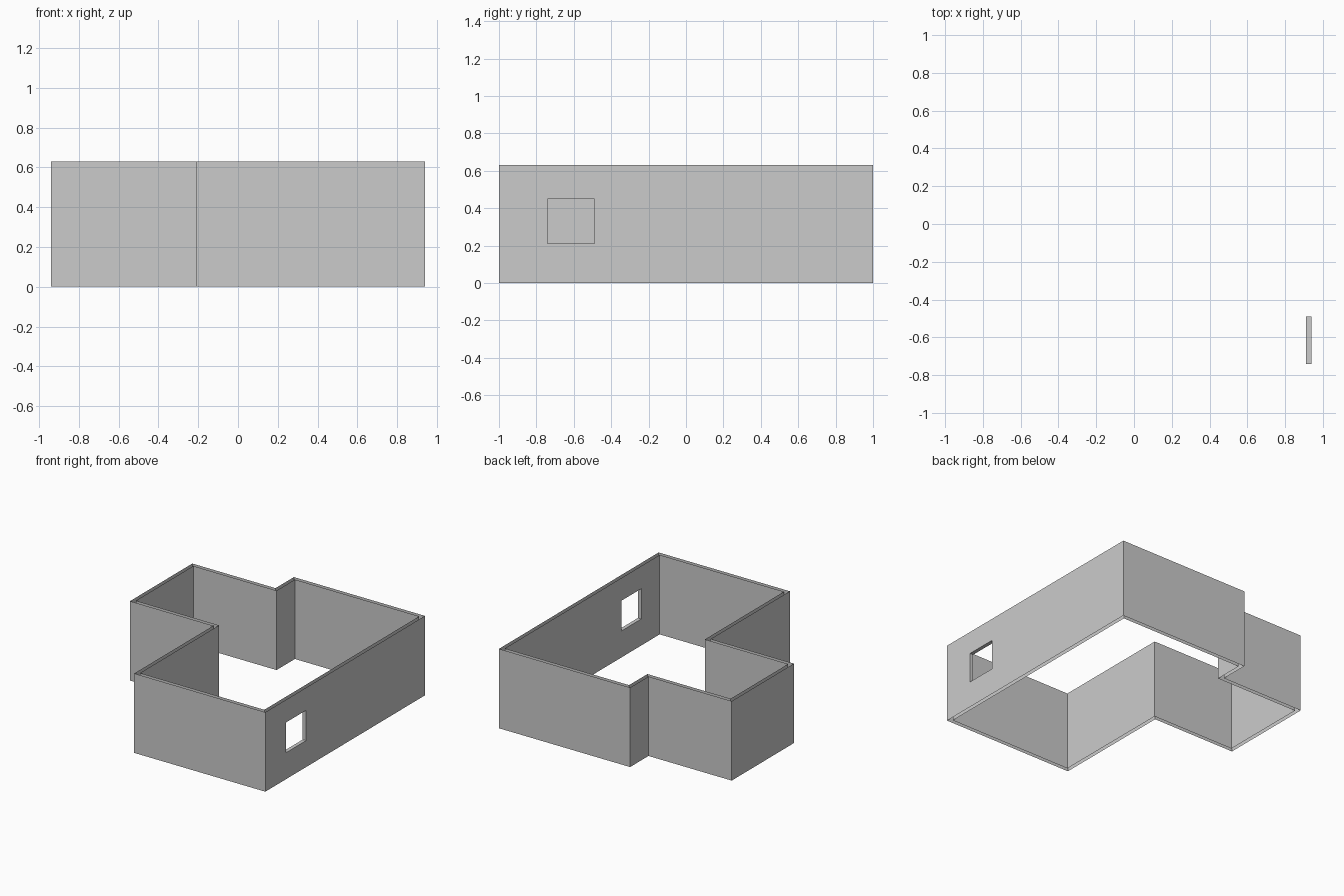
import bpy, bmesh
from mathutils import Vector

if "Cube" in bpy.data.objects:
    bpy.data.objects.remove(bpy.data.objects["Cube"])

H, T = 0.63, 0.03                       # wall height and thickness
WY, WZ = (-0.74, -0.49), (0.21, 0.45)   # window opening in the right wall

# Footprint, counter-clockwise; the first edge is the right wall
outline = [Vector(p) for p in (
    (0.94, -1), (0.94, 1), (-0.21, 1), (-0.21, 0.77),
    (-0.94, 0.77), (-0.94, -0.01), (-0.21, -0.01), (-0.21, -1))]


def inset(pts, t):
    """Mitred inward offset of a right-angled outline."""
    out = []
    for i, p in enumerate(pts):
        a = (p - pts[i - 1]).normalized()
        b = (pts[(i + 1) % len(pts)] - p).normalized()
        out.append(p + t * Vector((-a.y - b.y, a.x + b.x)))
    return out


def skin(bm, pts, flip):
    """One vertical skin of the walls; returns the corners of its window."""
    def face(vs):
        bm.faces.new(vs[::-1] if flip else vs)

    low = [bm.verts.new((p.x, p.y, 0)) for p in pts]
    top = [bm.verts.new((p.x, p.y, H)) for p in pts]
    x = pts[0].x
    hole = [bm.verts.new((x, y, z)) for y, z in (
        (WY[0], WZ[0]), (WY[1], WZ[0]), (WY[1], WZ[1]), (WY[0], WZ[1]))]
    for i in range(len(pts)):
        j = (i + 1) % len(pts)
        quad = [low[i], low[j], top[j], top[i]]
        if i == 0:                      # frame the window opening
            for k in range(4):
                m = (k + 1) % 4
                face([quad[k], quad[m], hole[m], hole[k]])
        else:
            face(quad)
    return hole


# Walls: outer and inner skins, open at top and bottom, joined at the window
bm = bmesh.new()
outer = skin(bm, outline, False)
inner = skin(bm, inset(outline, T), True)
for k in range(4):                      # window sill, jambs and head
    m = (k + 1) % 4
    bm.faces.new([outer[k], outer[m], inner[m], inner[k]])

mesh = bpy.data.meshes.new("house_walls")
bm.to_mesh(mesh)
bm.free()
bpy.context.collection.objects.link(bpy.data.objects.new("house_walls", mesh))
